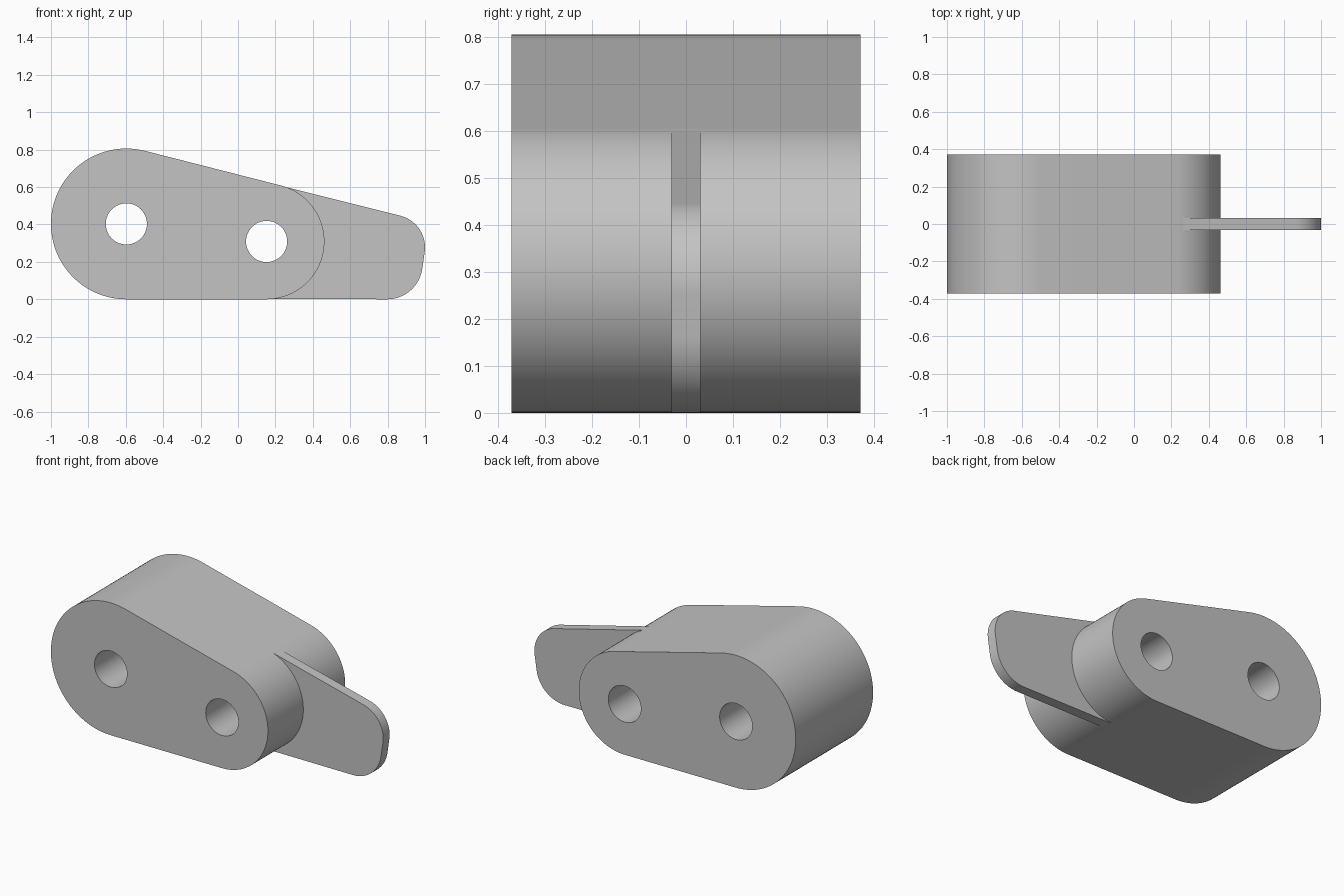
import bpy
import bmesh
from math import atan2, cos, sin, radians, pi
from mathutils import Matrix

cube = bpy.data.objects.get("Cube")
if cube:
    bpy.data.objects.remove(cube, do_unlink=True)

grey = bpy.data.materials.new("light_grey")
grey.use_nodes = True
colour = (0.55, 0.55, 0.55, 1)
grey.diffuse_color = colour
grey.node_tree.nodes["Principled BSDF"].inputs["Base Color"].default_value = colour

# Circles are (x, z, radius)
BIG = (-0.597, 0.403, 0.403)
SMALL = (0.153, 0.309, 0.309)
HOLE = 0.11
SLOPE = 2 * atan2(BIG[1] - SMALL[1], SMALL[0] - BIG[0])
TOP = pi / 2 - SLOPE          # direction the sloping top faces
BOTTOM = -pi / 2


def arc(circle, start, end, steps=32):
    x, z, r = circle
    angles = [start + (end - start) * i / steps for i in range(steps + 1)]
    return [(x + r * cos(a), z + r * sin(a)) for a in angles]


def ring(circle):
    return arc((circle[0], circle[1], HOLE), 0, 2 * pi, 48)[:-1]


def plate(name, outlines, half_depth):
    """Extrude closed x-z outlines, inner ones becoming holes, along y."""
    curve = bpy.data.curves.new(name, "CURVE")
    curve.dimensions = "2D"
    curve.fill_mode = "BOTH"
    curve.extrude = half_depth
    for points in outlines:
        spline = curve.splines.new("POLY")
        spline.points.add(len(points) - 1)
        for p, (x, z) in zip(spline.points, points):
            p.co = (x, z, 0, 1)
        spline.use_cyclic_u = True
    obj = bpy.data.objects.new(name, curve)
    bpy.context.collection.objects.link(obj)
    bpy.ops.object.select_all(action="DESELECT")
    obj.select_set(True)
    bpy.context.view_layer.objects.active = obj
    bpy.ops.object.convert(target="MESH")
    obj = bpy.context.object

    # Stand the plate upright and weld its caps to its sides
    bm = bmesh.new()
    bm.from_mesh(obj.data)
    bm.transform(Matrix.Rotation(pi / 2, 4, "X"))
    bmesh.ops.remove_doubles(bm, verts=bm.verts, dist=0.0001)
    bmesh.ops.recalc_face_normals(bm, faces=bm.faces)
    bm.to_mesh(obj.data)
    bm.free()
    obj.data.materials.clear()
    obj.data.materials.append(grey)
    bpy.ops.object.shade_smooth_by_angle(angle=radians(30))
    return obj


# Thick tapered body with two through holes
body = arc(BIG, TOP, 2 * pi + BOTTOM, 64) + arc(SMALL, BOTTOM, TOP, 48)
plate("body", [body, ring(BIG), ring(SMALL)], 0.372)

# Thin fin: hollow inner edge just inside the body, two rounded outer corners
inner = (SMALL[0], SMALL[1], SMALL[2] - 0.002)
upper = (0.825, 0.277, 0.175)
lower = (0.797, 0.19, 0.19)
EDGE = radians(-8)
fin = (arc(inner, TOP, BOTTOM, 48)
       + arc(lower, BOTTOM, EDGE, 24)
       + arc(upper, EDGE, TOP, 24))
plate("fin", [fin], 0.031)
